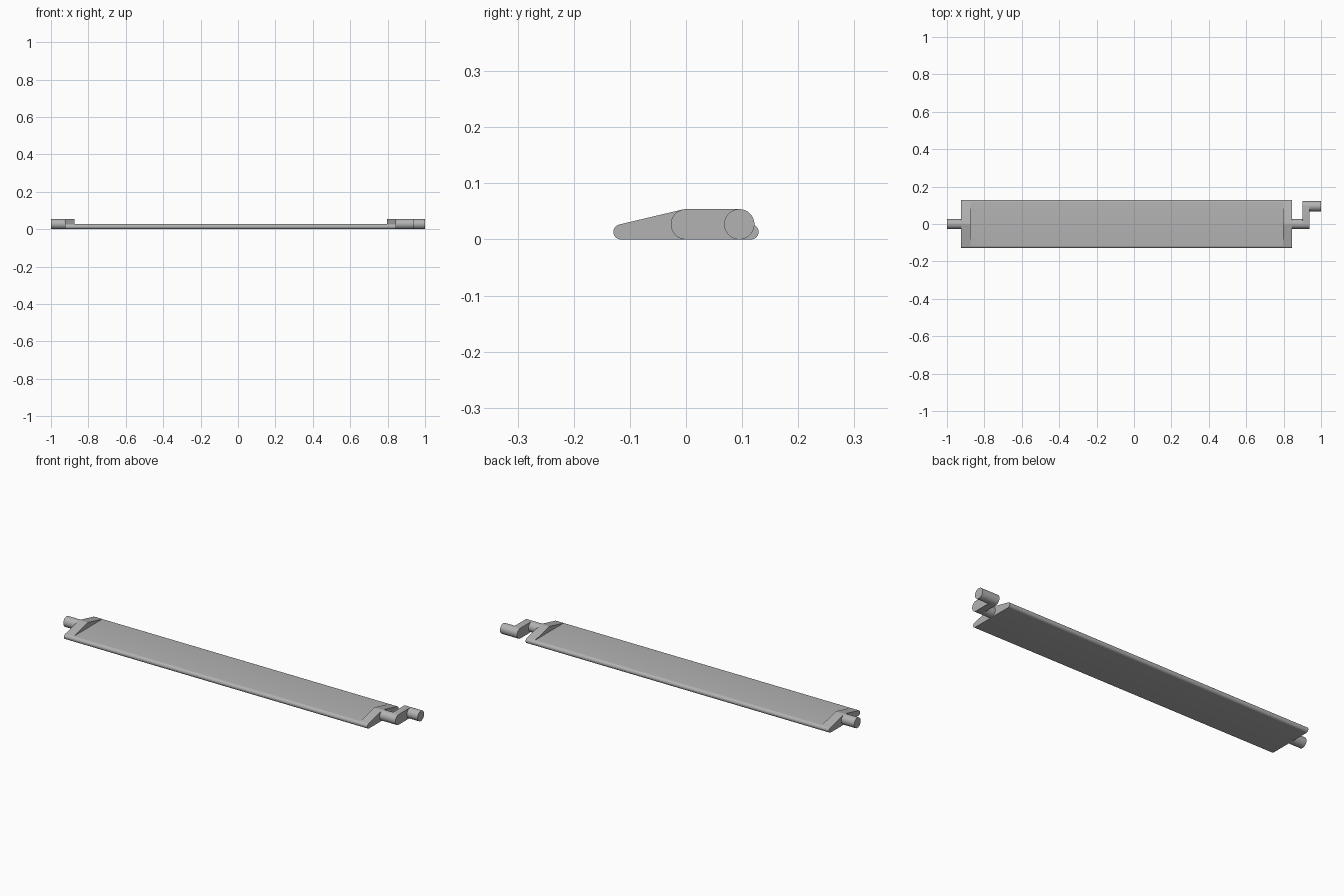
import bpy, bmesh, math

if "Cube" in bpy.data.objects:
    bpy.data.objects.remove(bpy.data.objects["Cube"])

grey = bpy.data.materials.new("plain grey")
grey.diffuse_color = (0.45, 0.45, 0.45, 1)
grey.use_nodes = True
grey.node_tree.nodes["Principled BSDF"].inputs["Base Color"].default_value = grey.diffuse_color

R = 0.027           # pin radius, also the blade thickness
E = R / 2           # blade edge radius
EDGE_Y = 0.1295 - E
CRANK_Y = 0.095


def arc(y, z, r, start, end, n):
    """Points on an arc in the y-z plane, angles in degrees."""
    steps = [math.radians(start + (end - start) * i / n) for i in range(n + 1)]
    return [(y + r * math.cos(a), z + r * math.sin(a)) for a in steps]


def extrude_x(name, profile, x0, x1):
    """Solid with a y-z profile running from x0 to x1."""
    bm = bmesh.new()
    face = bm.faces.new([bm.verts.new((x0, y, z)) for y, z in profile])
    ext = bmesh.ops.extrude_face_region(bm, geom=[face])
    moved = [v for v in ext["geom"] if isinstance(v, bmesh.types.BMVert)]
    bmesh.ops.translate(bm, verts=moved, vec=(x1 - x0, 0, 0))
    bmesh.ops.recalc_face_normals(bm, faces=bm.faces)
    mesh = bpy.data.meshes.new(name)
    bm.to_mesh(mesh)
    bm.free()
    mesh.materials.append(grey)
    obj = bpy.data.objects.new(name, mesh)
    bpy.context.collection.objects.link(obj)
    bpy.ops.object.select_all(action='DESELECT')
    obj.select_set(True)
    bpy.context.view_layer.objects.active = obj
    bpy.ops.object.shade_smooth_by_angle(angle=math.radians(30))
    return obj


def pin(name, y, x0, x1):
    return extrude_x(name, arc(y, R, R, 0, 360, 48)[:-1], x0, x1)


# Flat blade with rounded long edges
extrude_x("blade", arc(EDGE_Y, E, E, -90, 90, 16) + arc(-EDGE_Y, E, E, 90, 270, 16),
          -0.925, 0.845)

# Sloped shoulders at both ends, tangent to the pins
tilt = math.degrees(math.asin(E / EDGE_Y)) * 2
foot = (EDGE_Y + E * math.sin(math.radians(tilt)), E + E * math.cos(math.radians(tilt)))
shoulder = ([(-foot[0], E), (foot[0], E), foot]
            + arc(0, R, R, 90 - tilt, 90 + tilt, 6) + [(-foot[0], foot[1])])
extrude_x("left_shoulder", shoulder, -0.925, -0.875)
extrude_x("right_shoulder", shoulder, 0.797, 0.845)

# Pivot pins
pin("left_pivot_pin", 0, -1.0, -0.925)
pin("right_pivot_pin", 0, 0.845, 0.90)

# Crank arm with offset drive pin
extrude_x("crank_arm", arc(CRANK_Y, R, R, -90, 90, 24) + arc(0, R, R, 90, 270, 24),
          0.90, 0.937)
pin("drive_pin", CRANK_Y, 0.937, 1.0)
